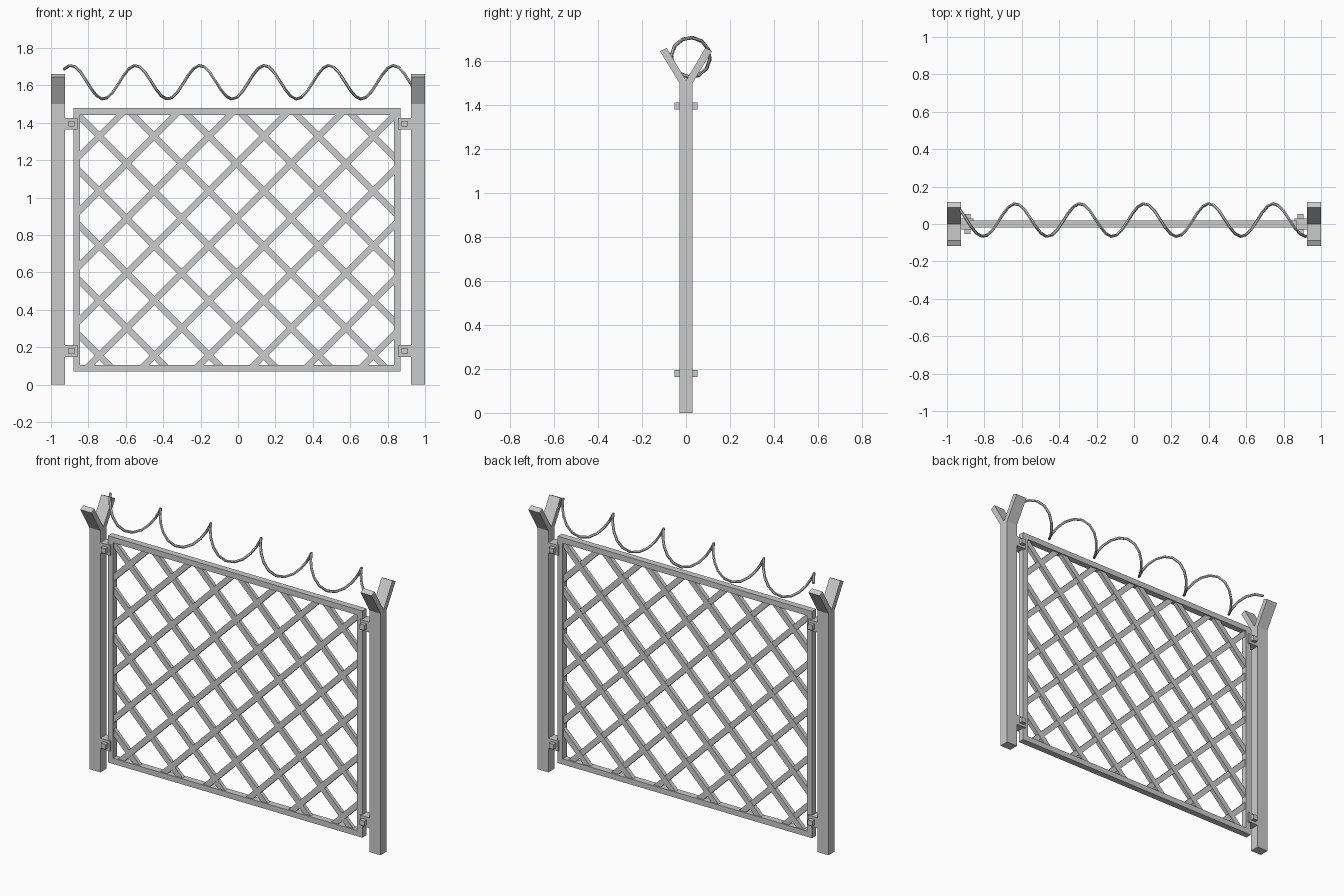
import bpy, bmesh, math
from mathutils import Matrix, Vector

if "Cube" in bpy.data.objects:
    bpy.data.objects.remove(bpy.data.objects["Cube"])


def finish(bm, name):
    bmesh.ops.recalc_face_normals(bm, faces=bm.faces)
    me = bpy.data.meshes.new(name)
    bm.to_mesh(me)
    bm.free()
    ob = bpy.data.objects.new(name, me)
    bpy.context.collection.objects.link(ob)
    return ob


def add_box(bm, lo, hi):
    lo, hi = Vector(lo), Vector(hi)
    m = Matrix.Translation((lo + hi) / 2) @ Matrix.Diagonal((hi - lo).to_4d())
    bmesh.ops.create_cube(bm, size=1, matrix=m)


# Y-topped posts: side profile extruded along x
half = [(0.03, 0), (0.03, 1.5), (0.118, 1.645), (0.088, 1.66), (0, 1.512)]
profile = half + [(-y, z) for y, z in reversed(half[:-1])]
for side, label in ((-1, "left"), (1, "right")):
    bm = bmesh.new()
    face = bm.faces.new([bm.verts.new((side * 0.925, y, z)) for y, z in profile])
    ext = bmesh.ops.extrude_face_region(bm, geom=[face])
    bmesh.ops.translate(bm, vec=(side * 0.075, 0, 0),
                        verts=[v for v in ext["geom"] if isinstance(v, bmesh.types.BMVert)])
    finish(bm, label + "_post")

    # clamp blocks with bolts through them
    bm = bmesh.new()
    for z in (0.18, 1.395):
        xs = sorted((side * 0.925, side * 0.858))
        add_box(bm, (xs[0], -0.03, z - 0.032), (xs[1], 0.03, z + 0.032))
        c = side * 0.889
        add_box(bm, (c - 0.016, -0.053, z - 0.016), (c + 0.016, 0.053, z + 0.016))
    finish(bm, label + "_clamps")

# rectangular panel frame
X0, X1, Z0, Z1, W = -0.88, 0.868, 0.07, 1.478, 0.035
bm = bmesh.new()
for z in (Z0, Z1 - W):
    add_box(bm, (X0, -0.02, z), (X1, 0.02, z + W))
for x in (X0, X1 - W):
    add_box(bm, (x, -0.02, Z0 + W), (x + W, 0.02, Z1 - W))
finish(bm, "panel_frame")

# diagonal lattice, trimmed to the frame
bm = bmesh.new()
for s in (-1, 1):
    for i in range(-8, 9):
        depth = 0.012 + 0.001 * s
        m = (Matrix.Translation((-0.009 + i * 0.293, 0, 1.182))
             @ Matrix.Rotation(s * math.radians(45), 4, 'Y')
             @ Matrix.Diagonal((0.034, 2 * depth, 5, 1)))
        bmesh.ops.create_cube(bm, size=1, matrix=m)
e = 0.004
for co, no in (((X0 + W - e, 0, 0), (-1, 0, 0)), ((X1 - W + e, 0, 0), (1, 0, 0)),
               ((0, 0, Z0 + W - e), (0, 0, -1)), ((0, 0, Z1 - W + e), (0, 0, 1))):
    geom = bm.verts[:] + bm.edges[:] + bm.faces[:]
    bmesh.ops.bisect_plane(bm, geom=geom, plane_co=co, plane_no=no, clear_outer=True)
    bmesh.ops.holes_fill(bm, edges=[ed for ed in bm.edges if ed.is_boundary])
finish(bm, "lattice")

# coiled wire along the top
pitch, per_turn, start, end = 0.345, 12, -0.93, 0.945
n = round((end - start) / pitch * per_turn)
cu = bpy.data.curves.new("coil_wire", 'CURVE')
cu.dimensions = '3D'
sp = cu.splines.new('POLY')
sp.points.add(n)
for i, p in enumerate(sp.points):
    x = start + (end - start) * i / n
    a = 2 * math.pi * (x + 0.203) / pitch
    p.co = (x, 0.021 - 0.088 * math.sin(a), 1.617 + 0.09 * math.cos(a), 1)
    p.radius = 1
sp.use_smooth = False
cu.bevel_depth = 0.008
cu.bevel_resolution = 1
cu.use_fill_caps = True
bpy.context.collection.objects.link(bpy.data.objects.new("coil_wire", cu))
